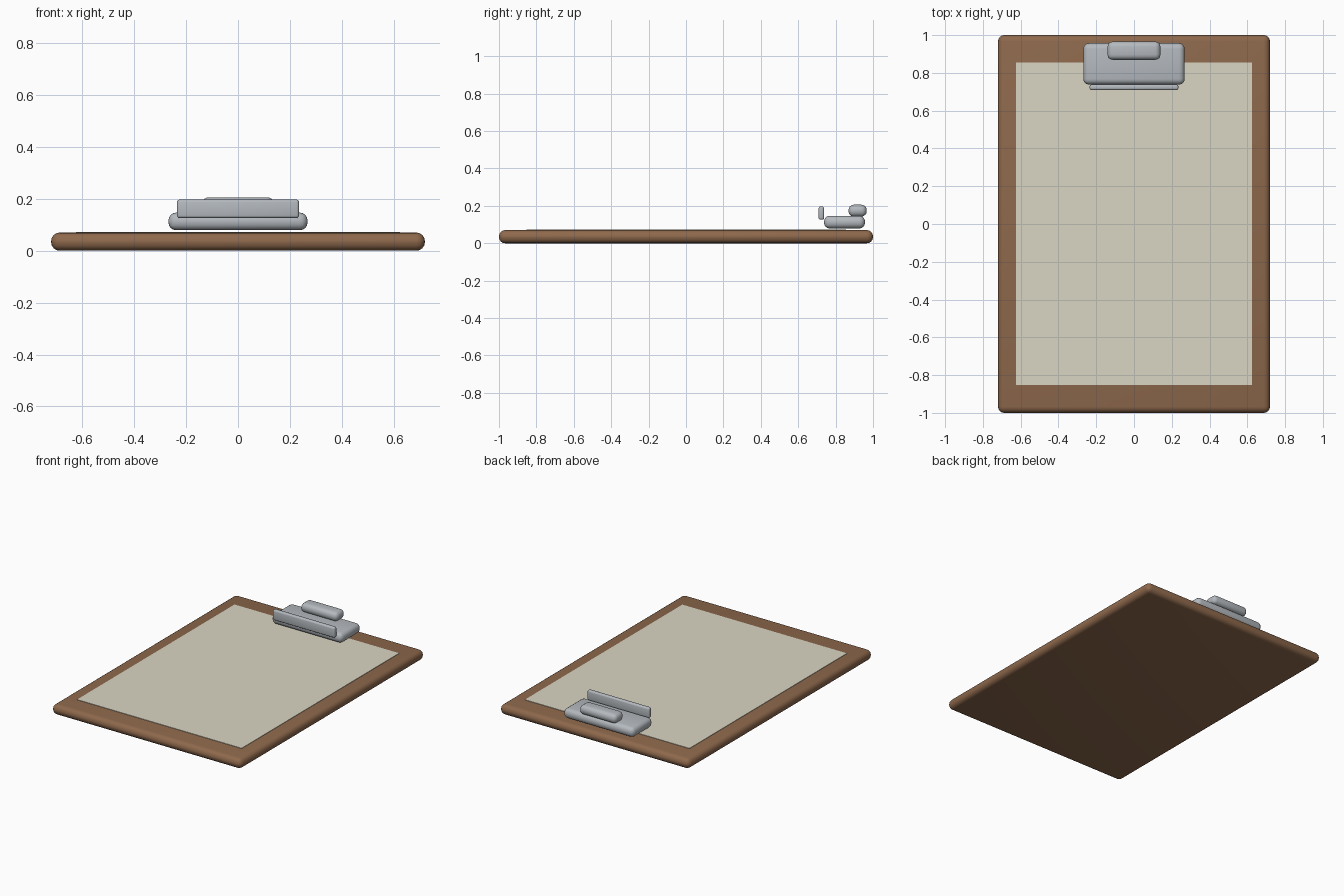
import bpy, math

if "Cube" in bpy.data.objects:
    bpy.data.objects.remove(bpy.data.objects["Cube"])


def material(name, rgb):
    m = bpy.data.materials.new(name)
    m.diffuse_color = (*rgb, 1.0)
    m.use_nodes = True
    m.node_tree.nodes["Principled BSDF"].inputs["Base Color"].default_value = m.diffuse_color
    return m


wood = material("brown_wood", (0.27, 0.14, 0.072))
cream = material("cream_paper", (0.70, 0.67, 0.55))
steel = material("grey_steel", (0.46, 0.49, 0.52))


def box(name, lo, hi, mat, bevel=0.0, segments=4):
    """Box from corner to corner, optionally with rounded edges."""
    bpy.ops.mesh.primitive_cube_add(
        size=1, location=[(a + b) / 2 for a, b in zip(lo, hi)])
    ob = bpy.context.object
    ob.name = name
    ob.scale = [b - a for a, b in zip(lo, hi)]
    bpy.ops.object.transform_apply(location=False, rotation=False, scale=True)
    ob.data.materials.append(mat)
    if bevel:
        mod = ob.modifiers.new("rounded_edges", 'BEVEL')
        mod.width = bevel
        mod.segments = segments
        mod.limit_method = 'NONE'
        bpy.ops.object.modifier_apply(modifier=mod.name)
        bpy.ops.object.shade_smooth_by_angle(angle=math.radians(35))
    return ob


# Wooden backing board
box("board", (-0.72, -1, 0), (0.72, 1, 0.07), wood, 0.033)
# Sheet of paper lying on the board
box("paper", (-0.625, -0.853, 0.068), (0.625, 0.855, 0.073), cream)
# Metal clip: base plate, upright jaw and thumb grip
box("clip_base", (-0.268, 0.738, 0.079), (0.268, 0.957, 0.147), steel, 0.03)
box("clip_jaw", (-0.235, 0.709, 0.126), (0.235, 0.738, 0.197), steel, 0.01, 3)
box("clip_grip", (-0.14, 0.869, 0.143), (0.14, 0.966, 0.206), steel, 0.028)
